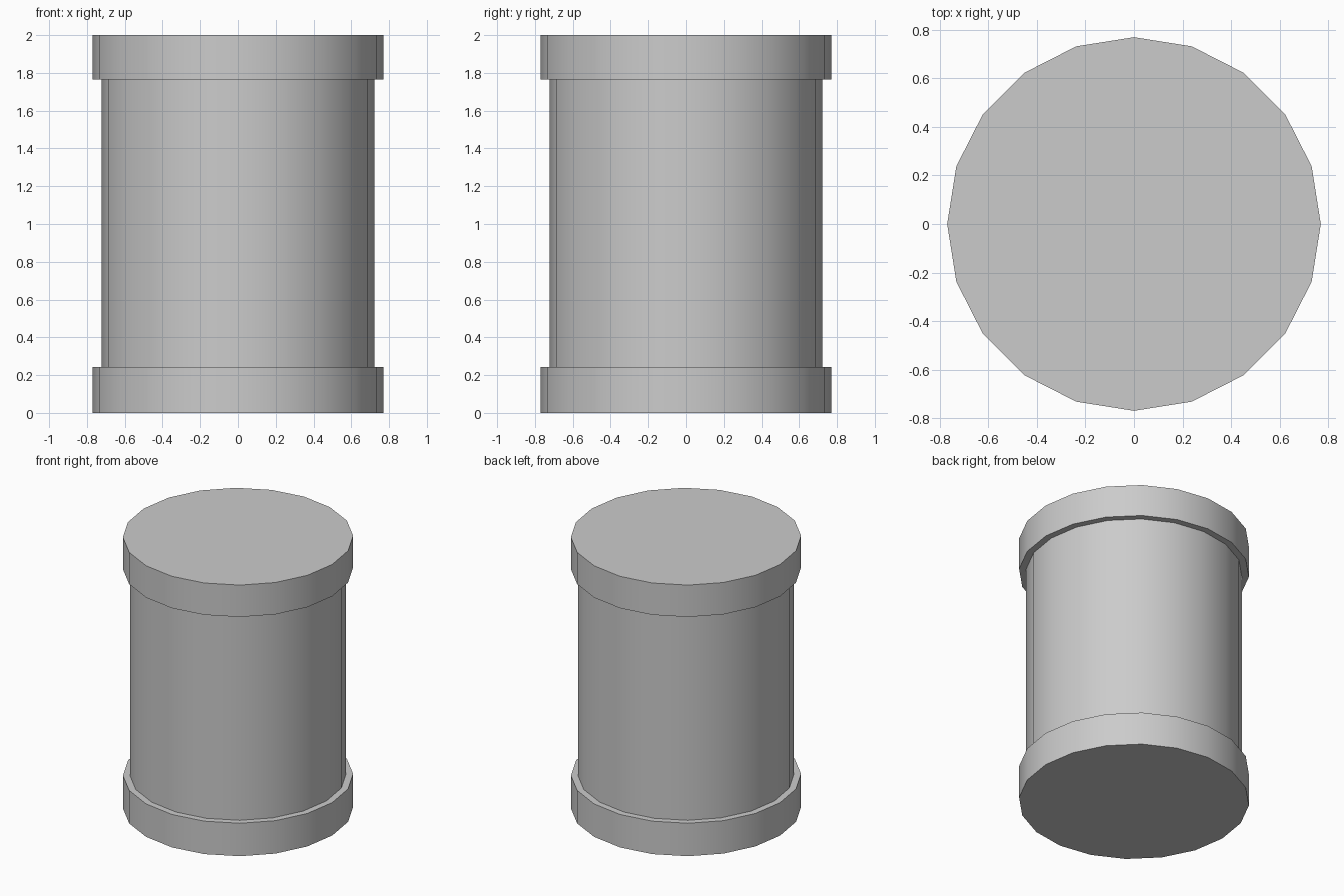
import bpy
import math

if "Cube" in bpy.data.objects:
    bpy.data.objects.remove(bpy.data.objects["Cube"])

SIDES = 20


def drum(name, radius, z0, z1):
    """Upright smooth-sided cylinder with a vertex on the +x axis."""
    bpy.ops.mesh.primitive_cylinder_add(
        vertices=SIDES, radius=radius, depth=z1 - z0,
        location=(0, 0, (z0 + z1) / 2))
    obj = bpy.context.object
    obj.name = name
    bpy.ops.object.shade_smooth_by_angle(angle=math.radians(30))
    return obj


# Main barrel, meeting the inner faces of both end bands
drum("barrel_body", 0.723, 0.243, 1.765)

# Wider end bands
drum("bottom_band", 0.77, 0.0, 0.243)
drum("top_band", 0.77, 1.765, 2.0)
